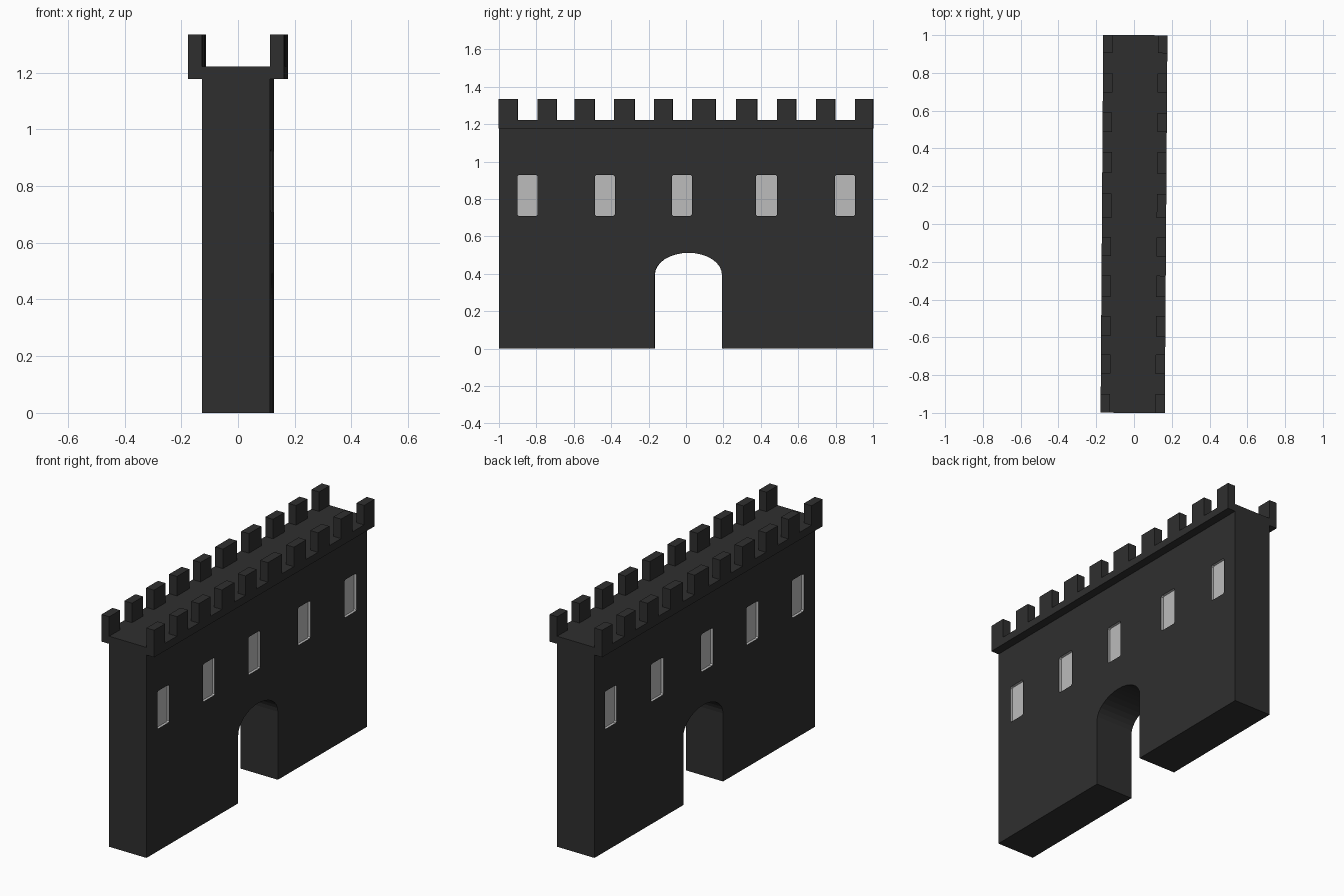
import bpy, bmesh, math

if "Cube" in bpy.data.objects:
    bpy.data.objects.remove(bpy.data.objects["Cube"])

YAW = -0.007            # the model is turned very slightly about z
HW, HP, T = 0.12, 0.17, 0.05   # wall half depth, parapet half depth, merlon thickness
Z_PAR, Z_FLOOR, Z_TOP = 1.177, 1.221, 1.334
WINDOWS = [(-0.90, -0.793), (-0.487, -0.38), (-0.075, 0.032), (0.375, 0.487), (0.798, 0.905)]
WZ0, WZ1, DEPTH = 0.709, 0.928, 0.015
MERLONS = [(-1, -0.90), (-0.793, -0.691), (-0.594, -0.487), (-0.385, -0.273), (-0.171, -0.07),
           (0.032, 0.16), (0.268, 0.38), (0.487, 0.589), (0.696, 0.798), (0.905, 1)]


def material(name, v):
    m = bpy.data.materials.new(name)
    m.diffuse_color = (v, v, v, 1)
    m.use_nodes = True
    m.node_tree.nodes["Principled BSDF"].inputs["Base Color"].default_value = m.diffuse_color
    return m


stone = material("dark_stone", 0.028)
pane = material("light_grey_window", 0.5)


def prism(bm, pts, x0, x1):
    """Extrude a (y, z) outline along x."""
    a = [bm.verts.new((x0, y, z)) for y, z in pts]
    b = [bm.verts.new((x1, y, z)) for y, z in pts]
    n = len(pts)
    bm.faces.new(a)
    bm.faces.new(b[::-1])
    for i in range(n):
        bm.faces.new((a[i], b[i], b[(i + 1) % n], a[(i + 1) % n]))


def rect(y0, y1, z0, z1):
    return [(y0, z0), (y1, z0), (y1, z1), (y0, z1)]


def make(name, bm, *mats):
    bmesh.ops.recalc_face_normals(bm, faces=bm.faces)
    me = bpy.data.meshes.new(name)
    bm.to_mesh(me)
    bm.free()
    for m in mats:
        me.materials.append(m)
    ob = bpy.data.objects.new(name, me)
    ob.rotation_euler.z = YAW
    bpy.context.collection.objects.link(ob)
    return ob


# Wall with an arched gateway
bm = bmesh.new()
c, r, spring, rise = 0.013, 0.18, 0.395, 0.117
arch = [(c + r * math.cos(math.pi * i / 16), spring + rise * math.sin(math.pi * i / 16))
        for i in range(17)]
outline = [(1, 0), (c + r, 0)] + arch + [(c - r, 0), (-1, 0), (-1, Z_PAR), (1, Z_PAR)]
prism(bm, outline, -HW, HW)
wall = make("wall", bm, stone, pane)

# Shallow window recesses on both sides, with clipped corners
bm = bmesh.new()
k = 0.007
for y0, y1 in WINDOWS:
    shape = [(y0 + k, WZ0), (y1 - k, WZ0), (y1, WZ0 + k), (y1, WZ1 - k),
             (y1 - k, WZ1), (y0 + k, WZ1), (y0, WZ1 - k), (y0, WZ0 + k)]
    for s in (-1, 1):
        prism(bm, shape, s * (HW - DEPTH), s * (HW + 0.05))
cutter = make("window_cutter", bm, stone)
cutter.hide_render = True
mod = wall.modifiers.new("windows", 'BOOLEAN')
mod.operation = 'DIFFERENCE'
mod.solver = 'EXACT'
mod.object = cutter
bpy.context.view_layer.update()
cut = bpy.data.meshes.new_from_object(wall.evaluated_get(bpy.context.evaluated_depsgraph_get()))
wall.modifiers.clear()
wall.data = cut
bpy.data.objects.remove(cutter)

# Faces lying wholly inside a window opening are light grey
e = 0.002
for p in cut.polygons:
    co = [cut.vertices[i].co for i in p.vertices]
    inside = any(all(y0 - e < v.y < y1 + e and WZ0 - e < v.z < WZ1 + e for v in co)
                 for y0, y1 in WINDOWS)
    p.material_index = 1 if inside else 0

# Overhanging walkway
bm = bmesh.new()
prism(bm, rect(-1, 1, Z_PAR, Z_FLOOR), -HP, HP)
make("walkway", bm, stone)

# Battlements along both edges
bm = bmesh.new()
for y0, y1 in MERLONS:
    for s in (-1, 1):
        prism(bm, rect(y0, y1, Z_FLOOR, Z_TOP), s * (HP - T), s * HP)
make("battlements", bm, stone)
